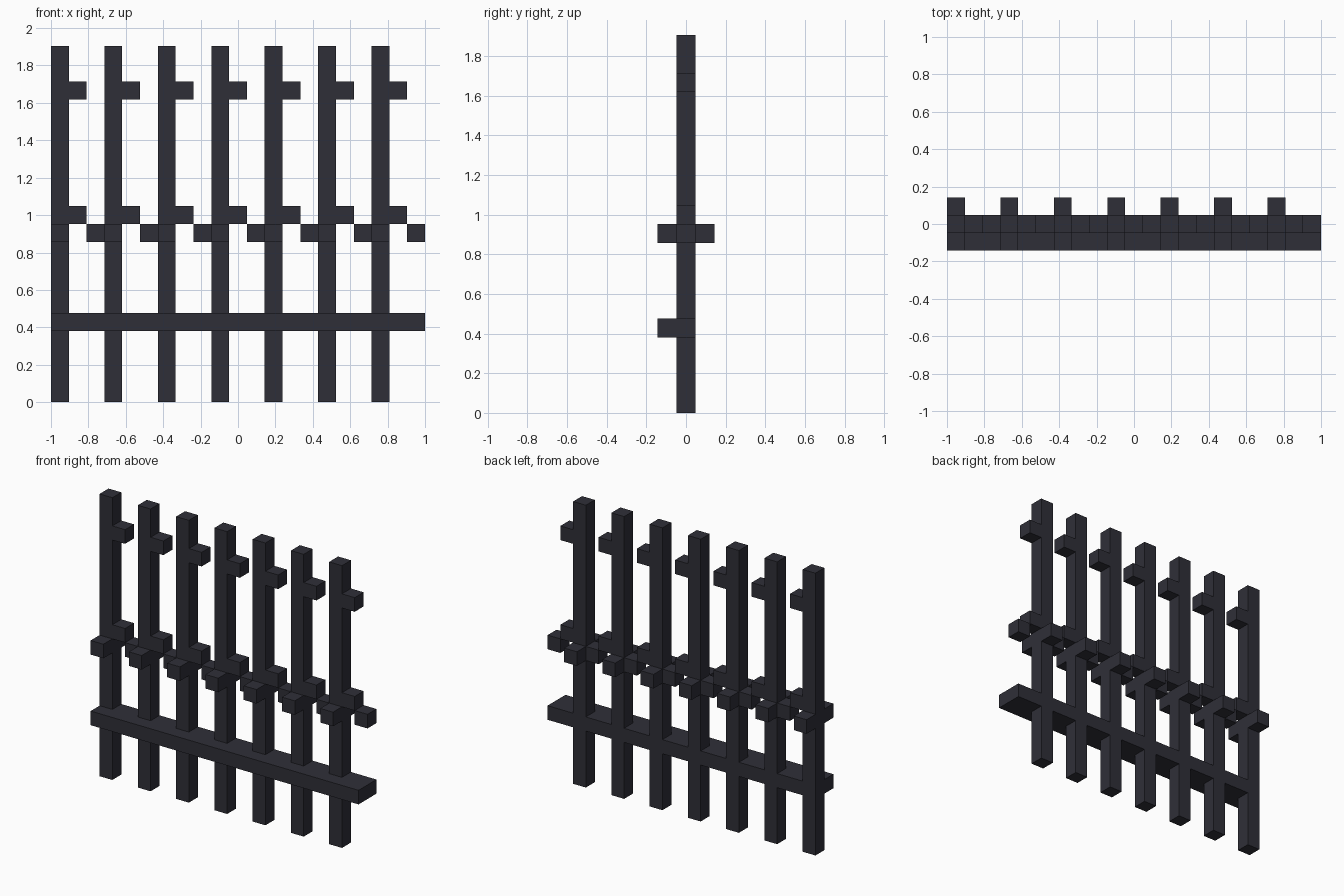
import bpy
import bmesh
from mathutils import Matrix, Vector

cube = bpy.data.objects.get("Cube")
if cube:
    bpy.data.objects.remove(cube, do_unlink=True)

U = 2 / 21      # side of one block
POSTS = 7       # posts repeat every three blocks

iron = bpy.data.materials.new("dark iron")
iron.use_nodes = True
colour = (0.028, 0.028, 0.039, 1)
iron.diffuse_color = colour
bsdf = next(n for n in iron.node_tree.nodes if n.type == 'BSDF_PRINCIPLED')
bsdf.inputs["Base Color"].default_value = colour
bsdf.inputs["Roughness"].default_value = 0.8


def box(name, lo, hi):
    """Box between two corners in block units: x from the right end, y from the post centre, z from the ground."""
    a = Vector((lo[0] - 10.5, lo[1], lo[2])) * U
    b = Vector((hi[0] - 10.5, hi[1], hi[2])) * U
    bm = bmesh.new()
    bmesh.ops.create_cube(bm, size=1, matrix=Matrix.LocRescale((a + b) / 2, b - a)
                          if hasattr(Matrix, "LocRescale")
                          else Matrix.LocRotScale((a + b) / 2, None, b - a))
    mesh = bpy.data.meshes.new(name)
    bm.to_mesh(mesh)
    bm.free()
    mesh.materials.append(iron)
    obj = bpy.data.objects.new(name, mesh)
    bpy.context.collection.objects.link(obj)
    return obj


def block(name, x, y, z):
    """Single block standing at height z, centred on y."""
    return box(name, (x, y - 0.5, z), (x + 1, y + 0.5, z + 1))


# Lower rail, running through the posts and standing out at the front
box("lower_rail", (0, -1.5, 4), (21, 0.5, 5))

for i in range(POSTS):
    x = 3 * i
    n = i + 1
    # Upright post
    box(f"post_{n}", (x, -0.5, 0), (x + 1, 0.5, 20))
    # Pegs on the left side of the post
    block(f"upper_peg_{n}", x + 1, 0, 17)
    block(f"middle_peg_{n}", x + 1, 0, 10)
    # Stepped-down block towards the next post
    block(f"link_block_{n}", x + 2, 0, 9)
    # Studs on the front and back of the post
    block(f"front_stud_{n}", x, -1, 9)
    block(f"back_stud_{n}", x, 1, 9)
